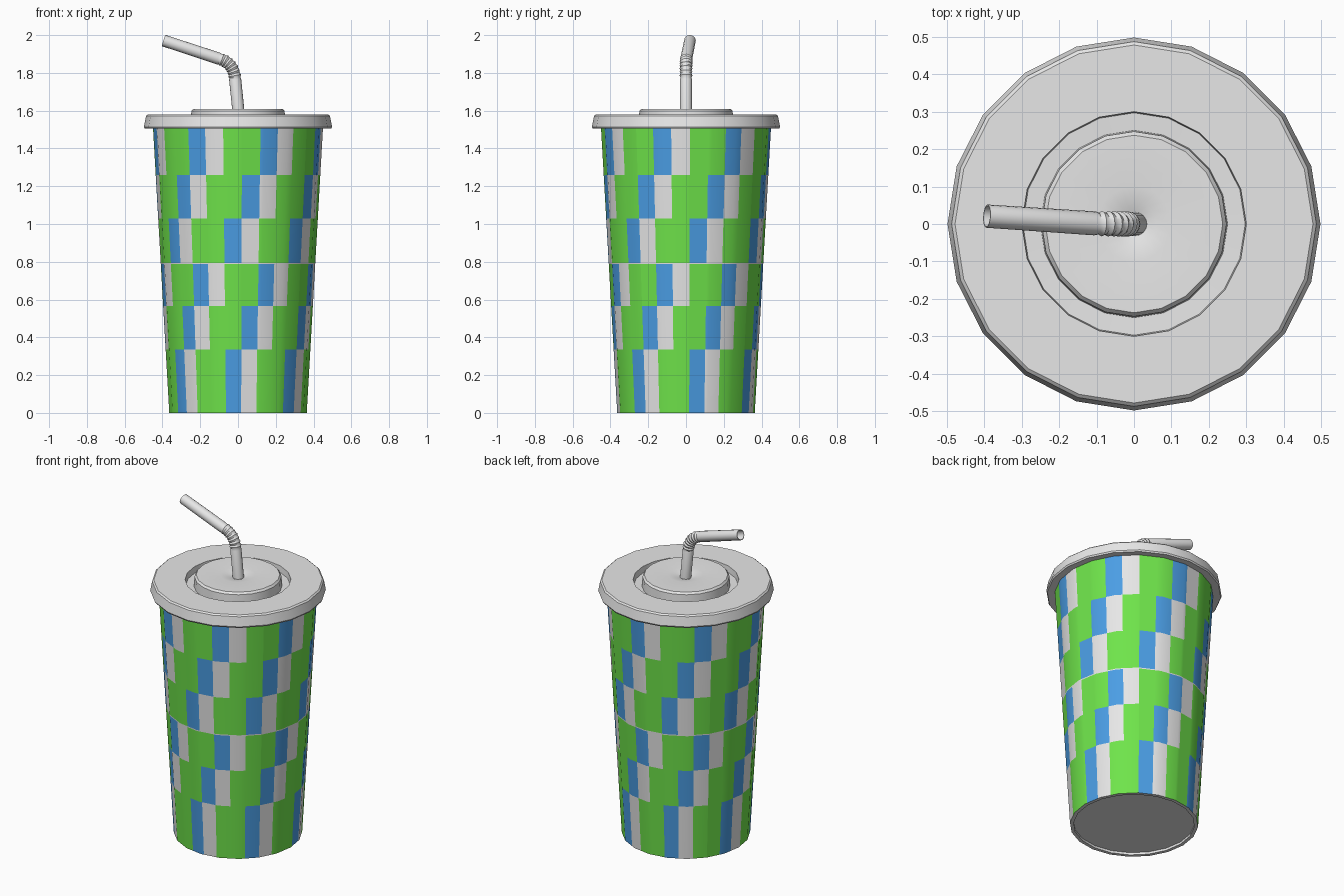
import bpy, bmesh, math
from mathutils import Vector

if "Cube" in bpy.data.objects:
    bpy.data.objects.remove(bpy.data.objects["Cube"])

SIDES = 20
TAU = math.tau


def material(name, rgb):
    m = bpy.data.materials.new(name)
    m.diffuse_color = (*rgb, 1)
    m.use_nodes = True
    m.node_tree.nodes["Principled BSDF"].inputs["Base Color"].default_value = m.diffuse_color
    return m


WHITE = material("white", (0.8, 0.8, 0.8))
GREEN = material("green", (0.16, 0.78, 0.07))
BLUE = material("blue", (0.07, 0.34, 0.78))


def finish(bm, name, mats, angle=30):
    bmesh.ops.recalc_face_normals(bm, faces=bm.faces)
    me = bpy.data.meshes.new(name)
    bm.to_mesh(me)
    bm.free()
    for m in mats:
        me.materials.append(m)
    ob = bpy.data.objects.new(name, me)
    bpy.context.collection.objects.link(ob)
    bpy.ops.object.select_all(action='DESELECT')
    ob.select_set(True)
    bpy.context.view_layer.objects.active = ob
    bpy.ops.object.shade_smooth_by_angle(angle=math.radians(angle))
    return ob


def skin(bm, rings, rule=None):
    """Join successive closed rings of vertices with quads."""
    n = len(rings[0])
    for k, (a, b) in enumerate(zip(rings, rings[1:])):
        for i in range(n):
            j = (i + 1) % n
            f = bm.faces.new((a[i], a[j], b[j], b[i]))
            if rule:
                f.material_index = rule(k, i)


def facet_point(r, a, z):
    """Point at angle a on a regular 20-sided outline."""
    step = TAU / SIDES
    off = (a % step) - step / 2
    s = r * math.cos(step / 2) / math.cos(off)
    return (s * math.cos(a), s * math.sin(a), z)


# Cup wall: 20 facets cut along the pattern of 28 staggered columns in 6 rows
START = math.radians(-23.05)
COL = TAU / 28
angles = {round(i * TAU / SIDES, 5) for i in range(SIDES)}
angles |= {round((START + i * COL) % TAU, 5) for i in range(28)}
angles = sorted(angles)
levels = [0, 0.335, 0.565, 0.788, 0.794, 1.03, 1.26, 1.52]
shifts = [2, 1, 0, None, 2, 1, 0]      # None is the thin white line


def pattern(k, i):
    if shifts[k] is None:
        return 0
    a = angles[i]
    b = angles[i + 1] if i + 1 < len(angles) else angles[0] + TAU
    col = math.floor(((a + b) / 2 - START) / COL) + shifts[k]
    return (2, 0, 1, 1)[col % 4]


bm = bmesh.new()
skin(bm, [[bm.verts.new(facet_point(0.364 + 0.086 * z / 1.51, a, z)) for a in angles]
          for z in levels], pattern)
finish(bm, "cup_wall", [WHITE, GREEN, BLUE])


def revolve(name, profile, cap_end=False):
    bm = bmesh.new()
    rings = [[bm.verts.new(facet_point(r, i * TAU / SIDES, z)) for i in range(SIDES)]
             for r, z in profile]
    skin(bm, rings)
    if cap_end:
        bm.faces.new(rings[-1])
    return finish(bm, name, [WHITE])


# Recessed cup bottom with its foot ring
revolve("cup_bottom", [(0.364, 0), (0.343, 0), (0.344, 0.015)], True)

# Lid: skirt, flat rim, groove, raised centre dipping to the straw hole
revolve("lid", [(0.445, 1.508), (0.493, 1.505), (0.498, 1.514), (0.487, 1.572),
                (0.478, 1.58), (0.30, 1.58), (0.297, 1.542), (0.25, 1.54),
                (0.247, 1.598), (0.237, 1.61), (0.10, 1.609), (0.06, 1.604),
                (0.03, 1.594), (0.028, 1.55)])

# Straw: straight stem, ribbed bend, slanted open mouthpiece
p0, pc, p1 = Vector((-0.016, 0, 1.775)), Vector((-0.026, 0, 1.852)), Vector((-0.095, 0.001, 1.873))
base, tip = Vector((0.008, 0, 1.54)), Vector((-0.393, 0.021, 1.971))
low, high = (p0 - base).normalized(), (tip - p1).normalized()
R = 0.032
rings = [(base, low, R), (p0 - low * 0.01, low, R)]
RIBS = 14
for i in range(RIBS + 1):
    t = i / RIBS
    p = p0 * (1 - t) ** 2 + pc * 2 * t * (1 - t) + p1 * t * t
    d = (pc - p0) * (1 - t) + (p1 - pc) * t
    rings.append((p, d.normalized(), R + (0.002 if i % 2 else -0.003)))
rings += [(p1 + high * 0.01, high, R), (tip, high, R - 0.001),
          (tip, high, R - 0.004), (p1 + high * 0.03, high, R - 0.004)]
bm = bmesh.new()
loops = []
for p, d, r in rings:
    side = Vector((0, 1, 0))
    side = (side - d * side.dot(d)).normalized()
    up = d.cross(side)
    loops.append([bm.verts.new(p + r * (side * math.cos(a) + up * math.sin(a)))
                  for a in (TAU * i / 16 for i in range(16))])
skin(bm, loops)
bm.faces.new(loops[-1])
finish(bm, "straw", [WHITE], 40)
